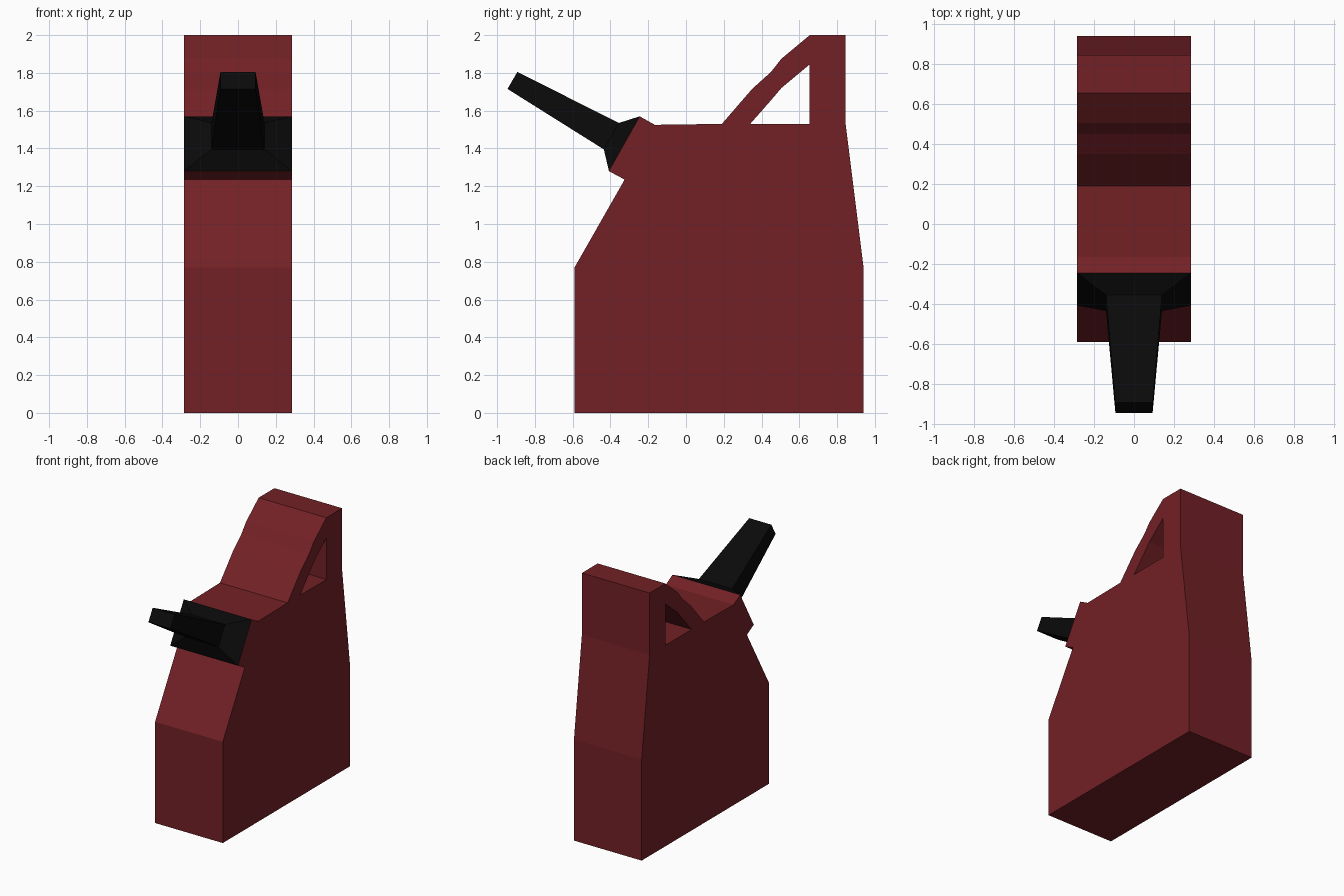
import bpy, bmesh

if "Cube" in bpy.data.objects:
    bpy.data.objects.remove(bpy.data.objects["Cube"])


def make_object(name, verts, faces, colour):
    mesh = bpy.data.meshes.new(name)
    mesh.from_pydata(verts, [], faces)
    bm = bmesh.new()
    bm.from_mesh(mesh)
    bmesh.ops.recalc_face_normals(bm, faces=bm.faces)
    bm.to_mesh(mesh)
    bm.free()
    mat = bpy.data.materials.new(name + "_colour")
    mat.diffuse_color = colour
    mat.use_nodes = True
    mat.node_tree.nodes["Principled BSDF"].inputs["Base Color"].default_value = mat.diffuse_color
    mesh.materials.append(mat)
    obj = bpy.data.objects.new(name, mesh)
    bpy.context.collection.objects.link(obj)
    return obj


def walls(loop, step):
    """Quads joining a loop to the same loop offset by step indices."""
    return [(a, b, b + step, a + step) for a, b in zip(loop, loop[1:] + loop[:1])]


# Can body and handle: side profile (y, z), handle opening last
W = 0.285
profile = [
    (-0.59, 0), (0.94, 0), (0.94, 0.77), (0.845, 1.53),
    (0.845, 2.0), (0.655, 2.0), (0.505, 1.875), (0.45, 1.805), (0.35, 1.715),
    (0.19, 1.53), (-0.165, 1.525), (-0.245, 1.57), (-0.408, 1.28),
    (-0.325, 1.235), (-0.59, 0.77),
    (0.34, 1.53), (0.655, 1.53), (0.655, 1.845), (0.505, 1.72), (0.45, 1.655),
]
n = len(profile)
outer = list(range(15))
opening = list(range(15, n))
lower_side = [0, 1, 2, 3, 16, 15, 9, 10, 11, 12, 13, 14]
handle_side = [3, 4, 5, 6, 7, 8, 9, 15, 19, 18, 17, 16]
verts = [(x, y, z) for x in (-W, W) for y, z in profile]
faces = walls(outer, n) + walls(opening, n)
for side in (lower_side, handle_side):
    faces += [side, [i + n for i in side]]
make_object("can_body", verts, faces, (0.17, 0.015, 0.019, 1))

# Spout: tapering rectangular sections (half width, lower (y, z), upper (y, z))
sections = [
    (W, (-0.408, 1.28), (-0.245, 1.57)),
    (0.14, (-0.435, 1.395), (-0.355, 1.535)),
    (0.093, (-0.945, 1.715), (-0.893, 1.805)),
]
verts, faces = [], []
for w, lo, up in sections:
    verts += [(-w, *lo), (w, *lo), (w, *up), (-w, *up)]
for k in range(len(sections) - 1):
    faces += walls([4 * k + i for i in range(4)], 4)
faces.append([8, 9, 10, 11])
make_object("spout", verts, faces, (0.003, 0.003, 0.003, 1))
